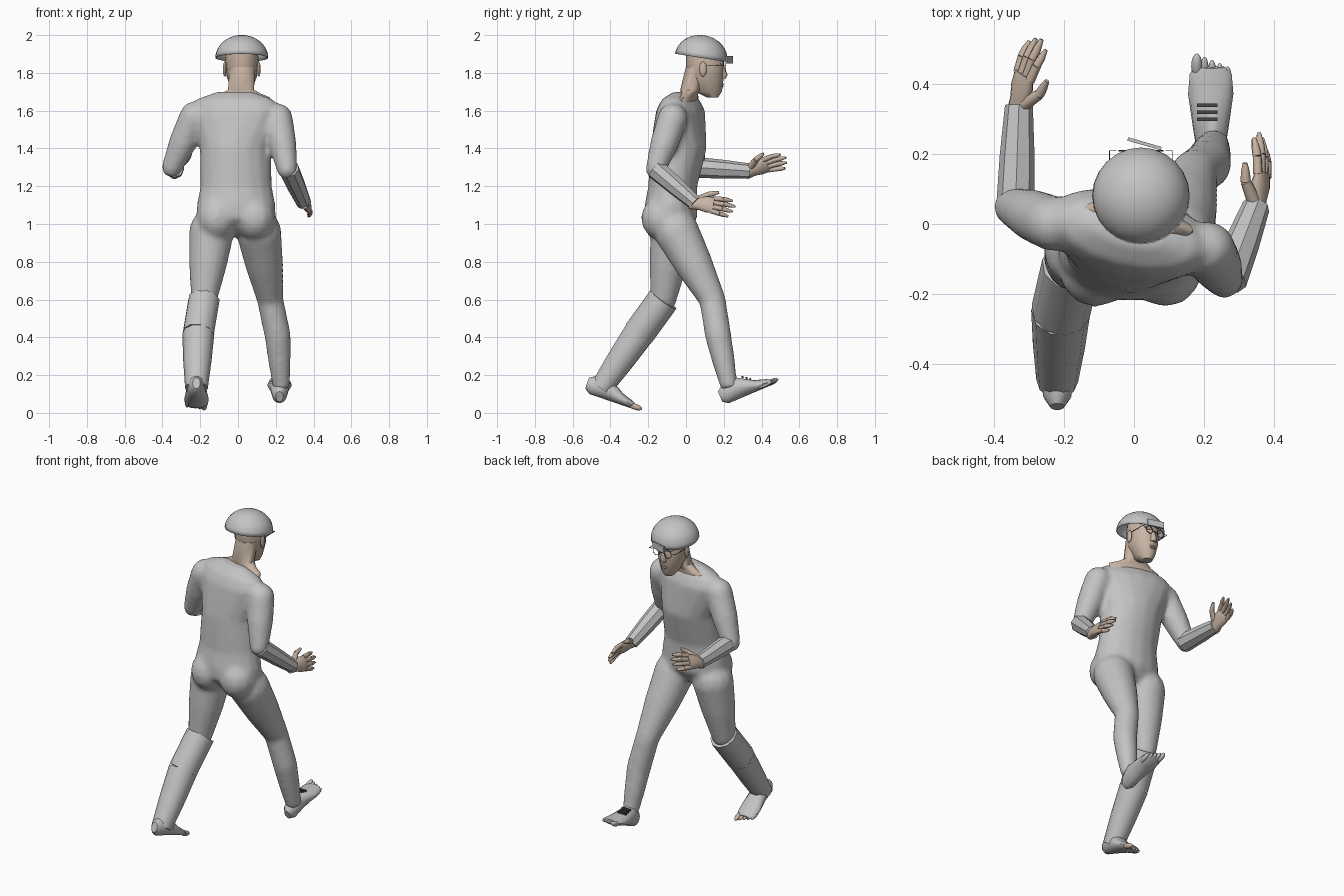
import bpy, bmesh
from math import cos, sin, pi, radians
from mathutils import Matrix, Vector

default_cube = bpy.data.objects.get("Cube")
if default_cube:
    bpy.data.objects.remove(default_cube)


def material(name, red, green, blue):
    made = bpy.data.materials.new(name)
    made.use_nodes = True
    colour = (red, green, blue, 1)
    made.diffuse_color = colour
    made.node_tree.nodes["Principled BSDF"].inputs["Base Color"].default_value = colour
    return made


grey = material("suit grey", .55, .55, .55)
tan = material("skin tan", .58, .46, .37)
dark = material("strap dark", .06, .06, .06)

move = Matrix.Translation


def turn(degrees, axis):
    return Matrix.Rotation(radians(degrees), 4, axis)


def frame(origin, forward, side, up):
    """Local axes for a hand or foot: x to the thumb or big toe, y up, z forward."""
    forward, side, up = Vector(forward).normalized(), Vector(side), Vector(up)
    side = (side - forward * side.dot(forward)).normalized()
    normal = forward.cross(side)
    if normal.dot(up) < 0:
        normal.negate()
    return move(origin) @ Matrix((side, normal, forward)).transposed().to_4x4()


def loft(bm, rows, place=Matrix.Identity(4), sides=16):
    """Closed tube through ellipses, each row: height, y, half width, half depth."""
    rings = []
    for height, y, wide, deep in rows:
        angles = [2 * pi * step / sides for step in range(sides)]
        rings.append([bm.verts.new(place @ Vector((wide * cos(a), y + deep * sin(a), height)))
                      for a in angles])
    for lower, upper in zip(rings, rings[1:]):
        for this in range(sides):
            bm.faces.new((lower[this - 1], lower[this], upper[this], upper[this - 1]))
    bm.faces.new(rings[0])
    bm.faces.new(rings[-1])


def limb(bm, start, end, radii, sides=16):
    """Straight tapered tube with evenly spaced radii."""
    start = Vector(start)
    along = Vector(end) - start
    step = along.length / (len(radii) - 1)
    rows = [(step * index, 0, radius, radius) for index, radius in enumerate(radii)]
    loft(bm, rows, move(start) @ along.to_track_quat("Z", "Y").to_matrix().to_4x4(), sides)


def ball(bm, centre, size):
    place = move(centre) @ Matrix.Diagonal((*size, 1))
    bmesh.ops.create_uvsphere(bm, u_segments=12, v_segments=8, radius=1, matrix=place)


def box(bm, centre, size, angle=0):
    place = move(centre) @ turn(angle, "Z") @ Matrix.Diagonal((*size, 1))
    bmesh.ops.create_cube(bm, size=1, matrix=place)


def finish(bm, name, mat, place=Matrix.Identity(4), crease=40):
    bm.transform(place)
    bmesh.ops.recalc_face_normals(bm, faces=bm.faces[:])
    mesh = bpy.data.meshes.new(name)
    bm.to_mesh(mesh)
    bm.free()
    mesh.materials.append(mat)
    part = bpy.data.objects.new(name, mesh)
    bpy.context.collection.objects.link(part)
    bpy.ops.object.select_all(action="DESELECT")
    part.select_set(True)
    bpy.context.view_layer.objects.active = part
    bpy.ops.object.shade_smooth_by_angle(angle=radians(crease))
    return part


# Joints of the striding pose
shoulder = {"right": (-.22, 0, 1.57), "left": (.22, -.07, 1.56)}
elbow = {"right": (-.34, .05, 1.3), "left": (.27, -.16, 1.29)}
wrist = {"right": (-.33, .34, 1.28), "left": (.35, .05, 1.11)}
hip = {"right": (-.13, -.07, .96), "left": (.12, -.05, .96)}
knee = {"right": (-.17, -.12, .6), "left": (.18, .14, .6)}
shin = {"right": (-.2, -.25, .42), "left": (.22, .17, .41)}
ankle = {"right": (-.21, -.45, .13), "left": (.24, .23, .13)}
upper_arm, forearm = (.08, .075, .055), (.055, .05, .04)
thigh, calf, lower_calf = (.12, .1, .07), (.07, .07), (.07, .06, .045)

# Suit body: twisted torso fused with upper arms, thighs and the leading calf
bm = bmesh.new()
loft(bm, [(.94, -.06, .1, .06), (1.03, -.08, .21, .14), (1.1, -.08, .21, .14), (1.2, -.07, .19, .13),
          (1.4, -.04, .19, .15), (1.6, -.03, .25, .12), (1.66, -.03, .21, .09), (1.7, -.03, .1, .03)])
for vert in bm.verts:
    lift = min(max(vert.co.z - 1.3, 0), .3)
    vert.co = turn(-45 * lift, "Z") @ vert.co
for side in ("right", "left"):
    limb(bm, shoulder[side], elbow[side], upper_arm)
    limb(bm, hip[side], knee[side], thigh)
    for joint, radii in ((shoulder, upper_arm), (elbow, forearm), (hip, thigh), (knee, calf)):
        ball(bm, joint[side], [radii[0]] * 3)
for mirror in (-1, 1):
    ball(bm, (mirror * .1, -.12, 1.03), (.11, .12, .12))
limb(bm, knee["left"], shin["left"], calf)
ball(bm, shin["left"], [calf[-1]] * 3)
limb(bm, shin["left"], ankle["left"], lower_calf)
suit = finish(bm, "suit_body", grey, move((-.01, 0, 0)))
fuse = suit.modifiers.new("fuse", "REMESH")
fuse.mode = "VOXEL"
fuse.voxel_size = .014
fuse.use_smooth_shade = True
soften = suit.modifiers.new("soften", "SMOOTH")
soften.iterations = 8

# Loose, faceted lower sleeves and trailing trouser leg
for side in ("right", "left"):
    bm = bmesh.new()
    limb(bm, elbow[side], wrist[side], forearm, sides=8)
    finish(bm, side + "_forearm_sleeve", grey, crease=30)
bm = bmesh.new()
limb(bm, knee["right"], shin["right"], [radius + .015 for radius in calf], sides=10)
limb(bm, shin["right"], ankle["right"], [radius + .015 for radius in lower_calf], sides=10)
finish(bm, "right_trouser_leg", grey, move((-.01, 0, 0)))


# Feet with a row of toes, the leading one pitched up and the trailing one down
def foot(name, heel, pitch, inward, toe_colour):
    slope = turn(pitch, "X").to_3x3()
    place = frame(heel, slope @ Vector((0, 1, 0)), (inward, 0, 0), (0, 0, 1))
    bm = bmesh.new()
    loft(bm, [(0, .05, .02, .03), (.03, .05, .04, .05), (.1, .06, .05, .06),
              (.2, .03, .065, .03), (.26, .02, .06, .02), (.28, .02, .04, .01)])
    finish(bm, name + "_foot", grey, place)
    bm = bmesh.new()
    for index in range(5):
        size = .012 if index else .016
        ball(bm, (.04 - .022 * index, .015, .28 - .01 * index), (size, size, .04))
    finish(bm, name + "_toes", toe_colour, place)


foot("right", (-.22, -.54, .11), -19, 1, tan)
foot("left", (.22, .2, .04), 23, -1, grey)

# Ankle straps and the bare patch beside them
bm = bmesh.new()
for index in range(3):
    box(bm, (.21, .3 + .02 * index, .19 - .005 * index), (.06, .01, .01))
finish(bm, "ankle_straps", dark)
bm = bmesh.new()
ball(bm, (.26, .22, .17), (.01, .02, .03))
finish(bm, "ankle_patch", tan)


# Hands: palm, four curled fingers and a thumb
def hand(side, point, thumb, palm):
    bm = bmesh.new()
    loft(bm, [(-.03, 0, .035, .03), (.02, 0, .035, .025), (.06, 0, .045, .025), (.1, 0, .045, .015)])
    for index, length in enumerate((.08, .1, .09, .07)):
        x = .035 - .023 * index
        knuckle = (x * 1.2, .01, .1 + length / 2)
        limb(bm, (x, 0, .09), knuckle, (.014, .013), sides=8)
        limb(bm, knuckle, (x * 1.3, .03, .11 + length), (.013, .012, .006), sides=8)
    limb(bm, (.02, 0, .01), (.065, .02, .06), (.02, .018, .015), sides=8)
    limb(bm, (.065, .02, .06), (.085, .025, .11), (.015, .013, .007), sides=8)
    finish(bm, side + "_hand", tan, frame(wrist[side], point, thumb, palm), 50)


hand("right", (.15, .9, .35), (.5, -.2, .8), (1, 0, 0))
hand("left", (.2, 1, -.1), (-.4, .1, 1), (-1, 0, 0))

# Neck spreading into the bare collar
middle = .02
bm = bmesh.new()
loft(bm, [(1.62, 0, .16, .05), (1.67, .015, .16, .04), (1.69, .02, .11, .04),
          (1.71, .03, .07, .06), (1.83, .06, .07, .06)])
finish(bm, "neck", tan, move((middle / 2, 0, 0)) @ turn(-12, "Z"), 50)

# Head with nose, lips, brows and ears
bm = bmesh.new()
loft(bm, [(1.67, .14, .03, .03), (1.7, .12, .05, .07), (1.78, .1, .08, .1),
          (1.88, .1, .09, .1), (1.94, .08, .07, .08)])
loft(bm, [(1.77, .19, .02, .02), (1.79, .2, .02, .02), (1.84, .19, .01, .01)], sides=8)
for lip in (1.73, 1.74):
    ball(bm, (0, .19, lip), (.02, .01, .006))
for mirror in (-1, 1):
    ball(bm, (mirror * .09, .09, 1.82), (.01, .02, .04))
    ball(bm, (mirror * .03, .19, 1.85), (.03, .01, .01))
finish(bm, "head", tan, move((middle, 0, 0)), 50)

# Spectacles: two thin rims, a bridge and side arms
bm = bmesh.new()
for mirror in (-1, 1):
    bmesh.ops.create_cone(bm, segments=12, radius1=.025, radius2=.025, depth=.003,
                          matrix=move((mirror * .04, .21, 1.83)) @ turn(90, "X"))
    box(bm, (mirror * .09, .15, 1.84), (.002, .12, .003))
    box(bm, (mirror * .08, .21, 1.84), (.02, .002, .003))
box(bm, (0, .21, 1.83), (.03, .002, .003))
spectacles = finish(bm, "spectacles", dark, move((middle, 0, 0)))
spectacles.modifiers.new("rim thickness", "SOLIDIFY").thickness = .002

# Domed helmet, open beneath and tipped forward, with a front plate
bm = bmesh.new()
bmesh.ops.create_uvsphere(bm, u_segments=24, v_segments=16, radius=1)
below = [vert for vert in bm.verts if vert.co.z < -.01]
bmesh.ops.delete(bm, geom=below, context="VERTS")
helmet = finish(bm, "helmet", grey, move((middle, .08, 1.88)) @ turn(-9, "X")
                @ Matrix.Diagonal((.14, .14, .12, 1)))
helmet.modifiers.new("shell thickness", "SOLIDIFY").thickness = .005
bm = bmesh.new()
box(bm, (.03, .23, 1.87), (.1, .01, .04), -16)
finish(bm, "helmet_plate", grey)
